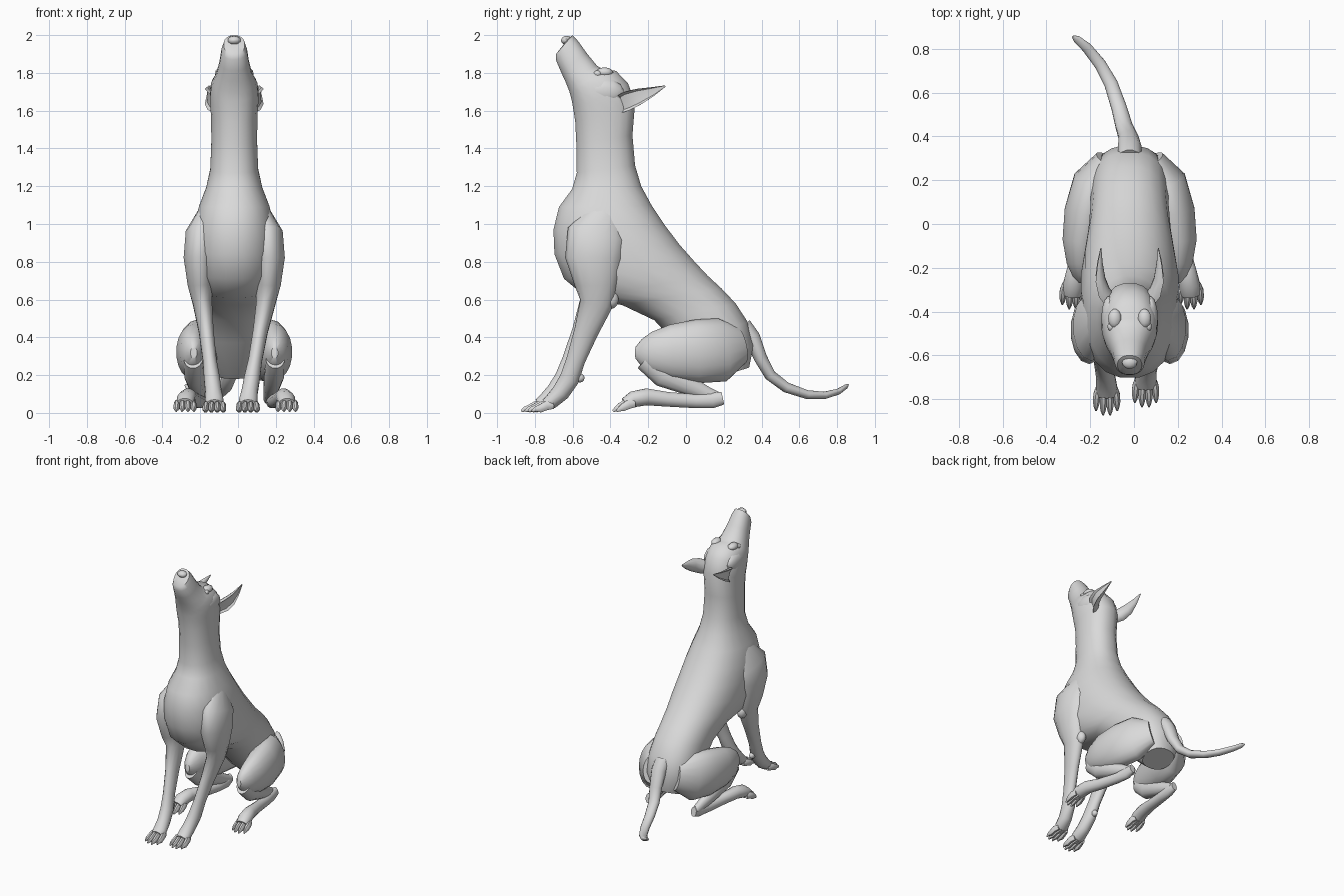
import bpy, bmesh, math
from mathutils import Vector

MID = -0.02          # symmetry plane of the animal
X = Vector((1, 0, 0))

grey = bpy.data.materials.new("short_grey_coat")
grey.diffuse_color = (0.7, 0.7, 0.7, 1)


def loft(name, rings, sides=16, power=1.0, cup=0):
    """Skin a list of (centre, side axis, depth axis) rings."""
    bm = bmesh.new()
    loops = []
    for c, a, b in rings:
        loop = []
        for i in range(sides):
            t = 2 * math.pi * (i + 0.5) / sides
            co, si = math.cos(t), math.sin(t)
            u = math.copysign(abs(co) ** power, co)
            v = math.copysign(abs(si) ** power, si)
            if cup and co * cup > 0.35:      # hollow the outward side
                u *= -0.1
            loop.append(bm.verts.new(c + a * u + b * v))
        loops.append(loop)
    for p, q in zip(loops, loops[1:]):
        for i in range(sides):
            j = (i + 1) % sides
            bm.faces.new((p[i], p[j], q[j], q[i]))
    bm.faces.new(loops[0])
    bm.faces.new(loops[-1])
    bmesh.ops.recalc_face_normals(bm, faces=bm.faces)
    me = bpy.data.meshes.new(name)
    bm.to_mesh(me)
    bm.free()
    me.materials.append(grey)
    ob = bpy.data.objects.new(name, me)
    bpy.context.collection.objects.link(ob)
    bpy.ops.object.select_all(action='DESELECT')
    ob.select_set(True)
    bpy.context.view_layer.objects.active = ob
    bpy.ops.object.shade_smooth_by_angle(angle=math.radians(42))
    return ob


def tube(name, pts, sides=12, power=1.0, cup=0):
    """Limb along (x, y, z, half width, half depth) points."""
    rings = []
    for i, p in enumerate(pts):
        c = Vector(p[:3])
        t = Vector(pts[min(i + 1, len(pts) - 1)][:3]) - Vector(pts[max(i - 1, 0)][:3])
        t.normalize()
        a = (X - t * t.x).normalized()
        rings.append((c, a * p[3], t.cross(a) * p[4]))
    return loft(name, rings, sides, power, cup)


def ball(name, c, r, sides=10, n=6):
    """Ellipsoid with rings stacked along y."""
    rings = []
    for k in range(n + 1):
        t = math.pi * (0.04 + 0.92 * k / n)
        s = math.sin(t)
        rings.append((Vector((c[0], c[1] - r[1] * math.cos(t), c[2])),
                      X * r[0] * s, Vector((0, 0, r[2] * s))))
    return loft(name, rings, sides)


def toes(name, x, y, z, length, spread):
    """Four knuckled toes with claws, fanned across a paw."""
    for k in range(4):
        d = (k - 1.5) * spread
        m = -0.012 if k in (1, 2) else 0.008       # middle toes reach further
        tube(f"{name}_toe_{k + 1}", [
            (x + d * 0.8, y + length * 0.6, z, 0.013, 0.022),
            (x + d, y + m, z - 0.004, 0.018, 0.026),
            (x + d * 1.08, y - length * 0.45 + m, z - 0.02, 0.017, 0.022),
            (x + d * 1.1, y - length * 0.75 + m, 0.02, 0.012, 0.014),
            (x + d * 1.12, y - length + m, 0.009, 0.004, 0.006)], 8)


# Head, neck and trunk: underside (y, z), topside (y, z), half width
BODY = [
    (-.660, 1.935, -.622, 1.985, .030), (-.688, 1.900, -.600, 2.000, .056),
    (-.690, 1.870, -.570, 1.968, .068), (-.665, 1.810, -.525, 1.905, .078),
    (-.640, 1.755, -.470, 1.838, .094), (-.618, 1.700, -.430, 1.815, .112),
    (-.605, 1.650, -.370, 1.812, .124), (-.597, 1.600, -.305, 1.745, .130),
    (-.588, 1.540, -.268, 1.640, .125), (-.582, 1.420, -.282, 1.470, .122),
    (-.580, 1.270, -.268, 1.310, .128), (-.605, 1.185, -.235, 1.200, .150),
    (-.675, 1.090, -.180, 1.100, .188), (-.705, .970, -.110, .995, .215),
    (-.700, .840, -.030, .890, .225), (-.650, .710, .050, .800, .225),
    (-.530, .610, .120, .725, .210), (-.340, .570, .190, .660, .190),
    (-.170, .490, .265, .580, .180), (-.060, .370, .330, .480, .180),
    (.060, .250, .360, .360, .165), (.140, .180, .335, .240, .110)]
rings = []
for fy, fz, by, bz, hw in BODY:
    f, b = Vector((MID, fy, fz)), Vector((MID, by, bz))
    rings.append(((f + b) / 2, X * hw, (b - f) / 2))
loft("body_neck_head", rings, 20, 0.88)

# Nose pad
ball("nose", (MID, -0.632, 1.972), (0.036, 0.03, 0.024))

FORELEG = [
    (-.16, -.42, 1.06, .05, .09), (-.195, -.47, .94, .085, .16),
    (-.205, -.485, .82, .085, .155), (-.20, -.475, .68, .068, .115),
    (-.188, -.475, .58, .052, .088), (-.168, -.54, .43, .040, .064),
    (-.150, -.605, .28, .037, .050), (-.138, -.645, .18, .043, .052),
    (-.130, -.695, .11, .044, .048), (-.125, -.75, .06, .050, .040),
    (-.125, -.785, .045, .042, .028)]
THIGH = [
    (-.12, .29, .36, .06, .10), (-.18, .19, .335, .10, .170),
    (-.215, .05, .325, .105, .168), (-.238, -.08, .322, .090, .146),
    (-.240, -.18, .318, .068, .110), (-.236, -.235, .318, .045, .072),
    (-.234, -.268, .318, .018, .030)]
SHIN = [
    (-.237, -.215, .285, .050, .065), (-.232, -.12, .205, .054, .072),
    (-.218, .02, .142, .044, .052), (-.206, .11, .100, .032, .040),
    (-.200, .175, .075, .026, .032)]
HINDFOOT = [
    (-.200, .195, .078, .022, .035), (-.200, .14, .066, .031, .043),
    (-.212, .05, .062, .034, .038), (-.238, -.10, .072, .037, .040),
    (-.264, -.21, .085, .044, .046), (-.276, -.28, .072, .050, .044),
    (-.280, -.325, .050, .042, .030)]
EAR = [
    (-.105, -.37, 1.625, .040, .045), (-.150, -.31, 1.652, .042, .052),
    (-.166, -.25, 1.675, .036, .044), (-.162, -.18, 1.700, .020, .026),
    (-.152, -.11, 1.730, .003, .004)]

for side, s in (("left", 1), ("right", -1)):
    def flip(pts, dx=0.0, dy=0.0, below=0.6):
        """Mirror to the far side, shifting the lower end of the limb."""
        out = []
        for x, y, z, w, d in pts:
            if s < 0:
                k = max(0.0, 1 - z / below)
                x, y = 2 * MID - x + dx * k, y + dy * k
            out.append((x, y, z, w, d))
        return out

    # Front leg and paw
    leg = flip(FORELEG, -.035, .04)
    tube(f"front_leg_{side}", leg, 14)
    toes(f"front_{side}", leg[-1][0], leg[-1][1], .042, .075, .029)
    # Elbow point and dew pad
    ex, ey = leg[4][0], leg[4][1]
    ball(f"elbow_{side}", (ex, ey + .075, .60), (.035, .042, .05))
    ball(f"wrist_pad_{side}", (leg[7][0], leg[7][1] + .055, .185), (.02, .025, .024))

    # Folded hind leg and paw
    tube(f"thigh_{side}", flip(THIGH), 18)
    tube(f"shin_{side}", flip(SHIN), 12)
    foot = flip(HINDFOOT, .02, 0)
    tube(f"hind_foot_{side}", foot, 12)
    toes(f"hind_{side}", foot[-1][0], foot[-1][1] + .015, .05, .065, .028)

    # Ear, cheek, brow and eye
    tube(f"ear_{side}", flip(EAR), 12, cup=-s)
    ball(f"brow_{side}", (MID - s * .068, -.432, 1.803), (.032, .045, .026))
    ball(f"eye_{side}", (MID - s * .084, -.468, 1.795), (.018, .022, .018))
    ball(f"cheek_{side}", (MID - s * .095, -.43, 1.70), (.036, .10, .07))

# Tail
tube("tail", [
    (-.02, .300, .46, .055, .05), (-.02, .350, .40, .055, .044),
    (-.025, .395, .29, .046, .036), (-.045, .445, .200, .040, .031),
    (-.068, .530, .135, .036, .028), (-.105, .640, .097, .032, .024),
    (-.155, .730, .092, .028, .020), (-.215, .805, .112, .024, .016),
    (-.262, .845, .138, .018, .012), (-.278, .857, .148, .007, .005)])
